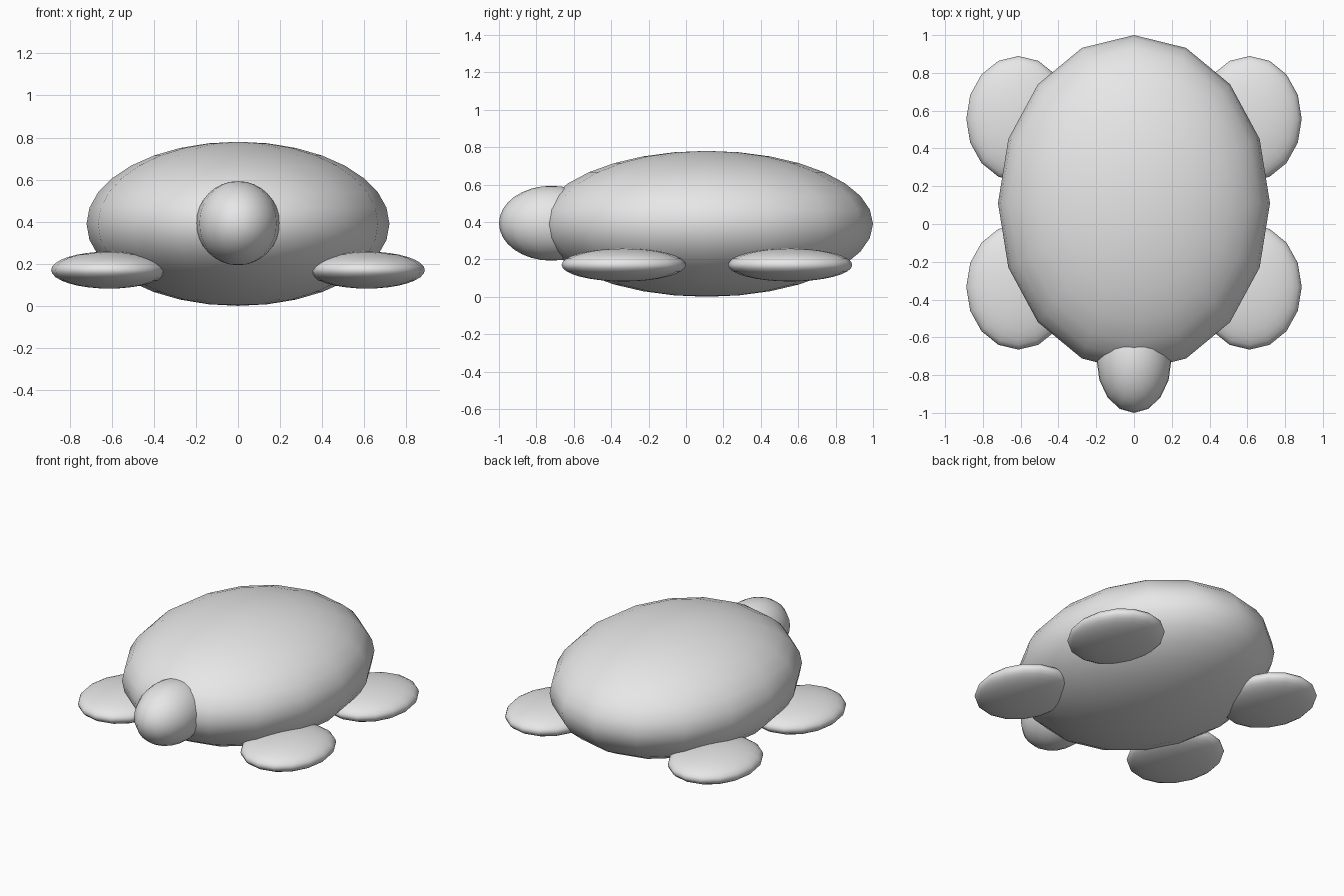
import bpy

cube = bpy.data.objects.get("Cube")
if cube:
    bpy.data.objects.remove(cube, do_unlink=True)

grey = bpy.data.materials.new("plain_grey")
grey.use_nodes = True
colour = (0.8, 0.8, 0.8, 1)
grey.diffuse_color = colour
grey.node_tree.nodes["Principled BSDF"].inputs["Base Color"].default_value = colour


def ellipsoid(name, centre, radii):
    """Smooth low-poly sphere stretched to the given radii."""
    bpy.ops.mesh.primitive_uv_sphere_add(segments=16, ring_count=16, radius=1, location=centre)
    part = bpy.context.object
    part.name = name
    part.scale = radii
    bpy.ops.object.transform_apply(location=False, rotation=False, scale=True)
    bpy.ops.object.shade_smooth()
    part.data.materials.append(grey)
    return part


# Shell and head
ellipsoid("shell_body", (0, 0.11, 0.39), (0.72, 0.89, 0.39))
ellipsoid("head", (0, -0.72, 0.393), (0.198, 0.28, 0.2))

# Four flat flippers
for side, sign in (("left", 1), ("right", -1)):
    for end, y in (("front", -0.333), ("back", 0.557)):
        ellipsoid(f"{end}_{side}_flipper", (sign * 0.612, y, 0.17), (0.276, 0.332, 0.088))
